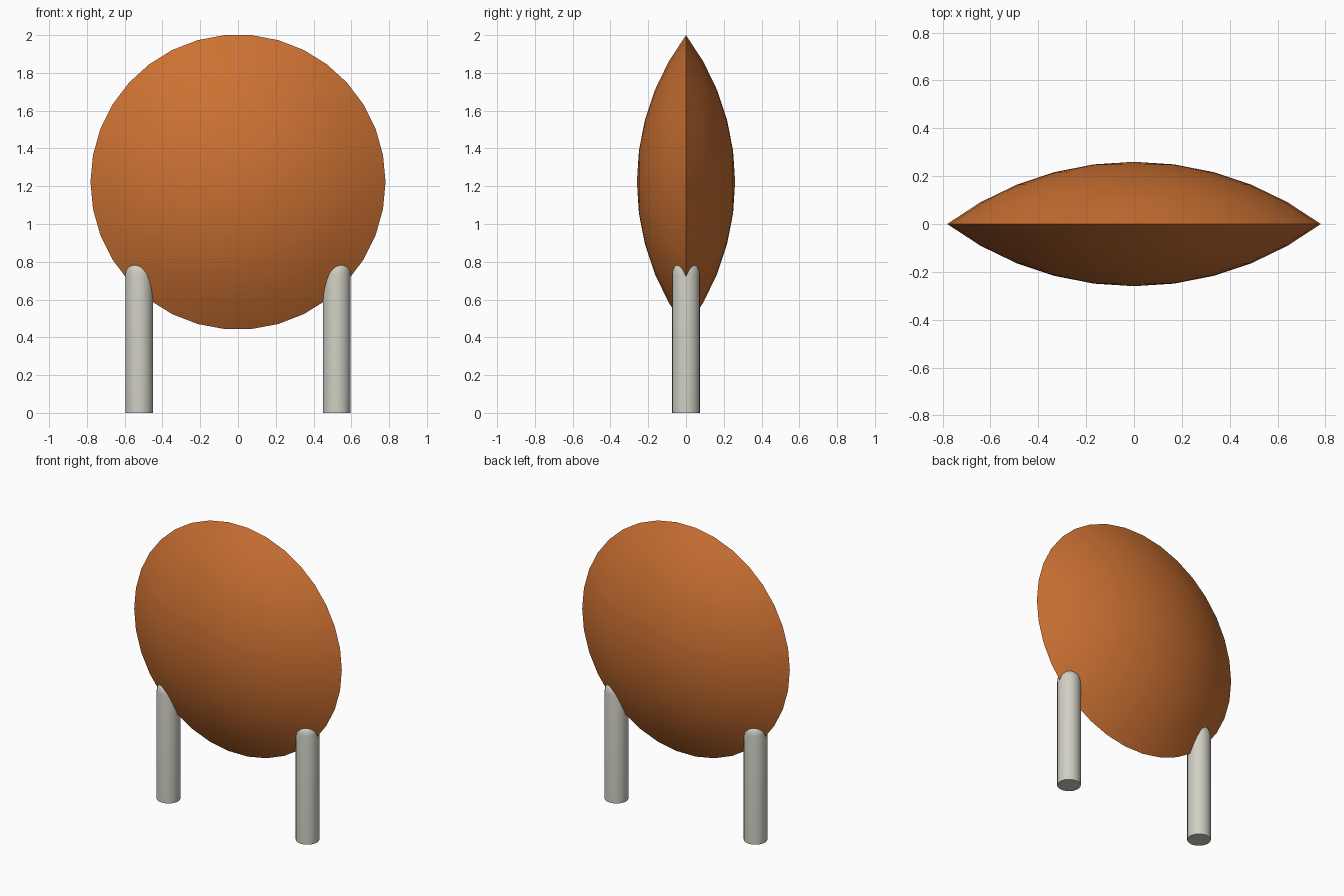
import bpy, bmesh, math
from mathutils import Vector

cube = bpy.data.objects.get("Cube")
if cube:
    bpy.data.objects.remove(cube, do_unlink=True)


def make_material(name, rgb):
    mat = bpy.data.materials.new(name)
    mat.use_nodes = True
    mat.diffuse_color = (*rgb, 1)
    mat.node_tree.nodes["Principled BSDF"].inputs["Base Color"].default_value = (*rgb, 1)
    return mat


def lathe(name, profile, axis, steps, location, mat):
    """Spin a profile of 3D points around an axis through the origin."""
    bm = bmesh.new()
    verts = [bm.verts.new(p) for p in profile]
    edges = [bm.edges.new(pair) for pair in zip(verts, verts[1:])]
    bmesh.ops.spin(bm, geom=verts + edges, cent=(0, 0, 0), axis=axis,
                   angle=math.tau, steps=steps, use_merge=False)
    bmesh.ops.remove_doubles(bm, verts=bm.verts[:], dist=1e-4)
    bmesh.ops.dissolve_degenerate(bm, edges=bm.edges[:], dist=1e-5)
    bmesh.ops.recalc_face_normals(bm, faces=bm.faces[:])
    mesh = bpy.data.meshes.new(name)
    bm.to_mesh(mesh)
    bm.free()
    mesh.materials.append(mat)
    obj = bpy.data.objects.new(name, mesh)
    obj.location = location
    bpy.context.collection.objects.link(obj)
    bpy.ops.object.select_all(action='DESELECT')
    obj.select_set(True)
    bpy.context.view_layer.objects.active = obj
    bpy.ops.object.shade_smooth_by_angle(angle=math.radians(35))
    return obj


orange = make_material("burnt orange", (0.60, 0.165, 0.032))
grey = make_material("warm grey", (0.63, 0.62, 0.55))

# Lens-shaped disc: two shallow spherical caps meeting at a sharp rim
RIM, DEPTH, RINGS = 0.781, 0.26, 5
sphere = (RIM ** 2 + DEPTH ** 2) / (2 * DEPTH)
half_angle = math.asin(RIM / sphere)
lens = []
for i in range(-RINGS, RINGS + 1):
    a = half_angle * (1 - abs(i) / RINGS)      # zero at the rim when measured from it
    a = half_angle - a                          # angle away from the rim
    polar = half_angle - a
    y = sphere * math.cos(polar) - (sphere - DEPTH)
    lens.append(Vector((sphere * math.sin(polar), math.copysign(y, i) if i else 0, 0)))
lathe("disc", lens, (0, 1, 0), 34, (0, 0, 1.222), orange)

# Round legs with domed tops sunk into the rim
LEG_R, SHOULDER = 0.073, 0.735
leg = [Vector((0, 0, 0)), Vector((LEG_R, 0, 0))]
for i in range(7):
    a = math.radians(90) * i / 6
    leg.append(Vector((LEG_R * math.cos(a), 0, SHOULDER + LEG_R * math.sin(a))))
for side, x in (("left", 0.523), ("right", -0.523)):
    lathe(side + "_leg", leg, (0, 0, 1), 24, (x, 0, 0), grey)
